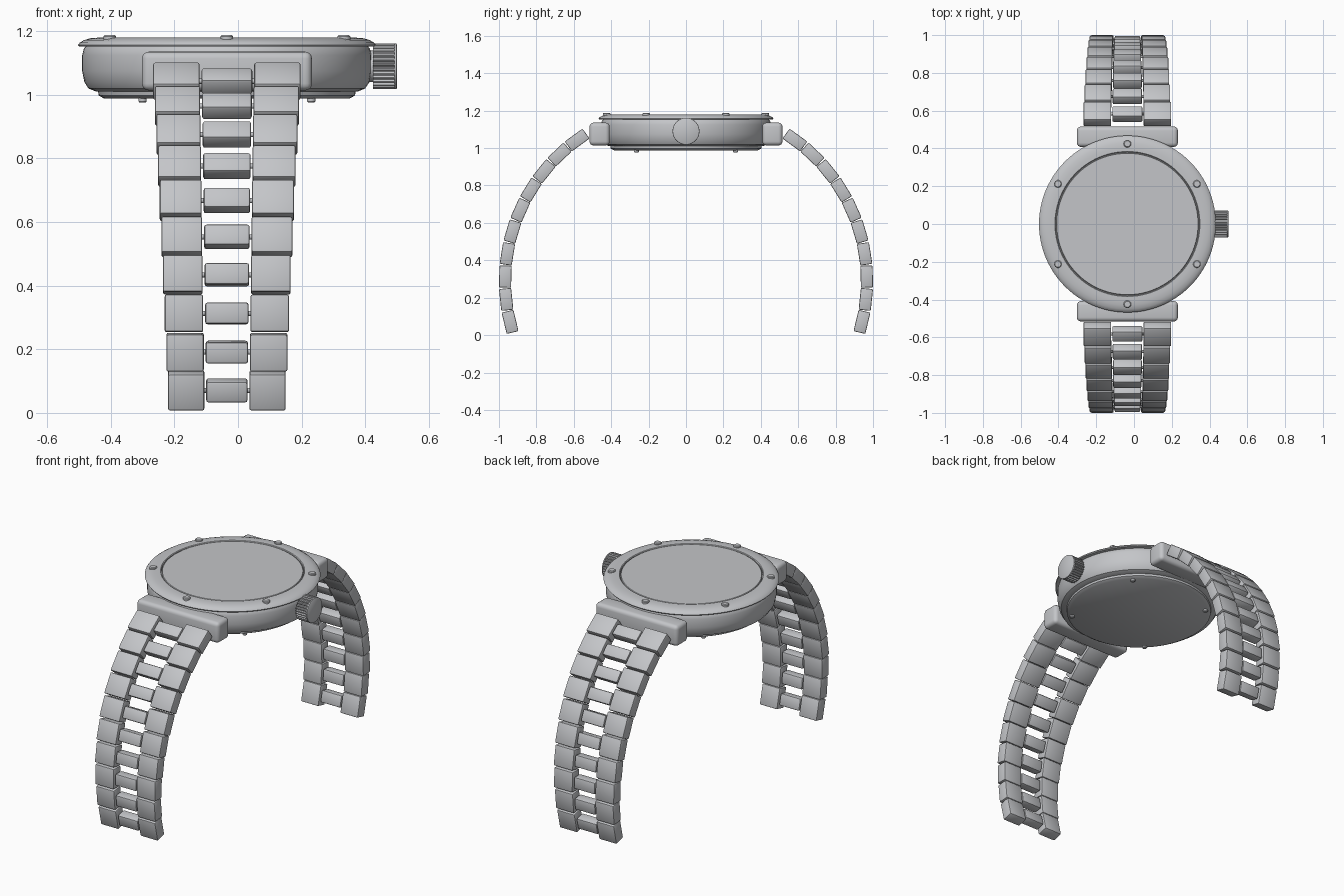
import bpy, bmesh, math
from mathutils import Matrix, Vector

if "Cube" in bpy.data.objects:
    bpy.data.objects.remove(bpy.data.objects["Cube"], do_unlink=True)

CX = -0.035  # centre of the case and strap

steel = bpy.data.materials.new("brushed steel")
steel.use_nodes = True
STEEL = (0.55, 0.56, 0.58, 1)
steel.diffuse_color = STEEL
steel.node_tree.nodes["Principled BSDF"].inputs["Base Color"].default_value = STEEL


def finish(name, bm, smooth=True):
    bmesh.ops.recalc_face_normals(bm, faces=bm.faces[:])
    mesh = bpy.data.meshes.new(name)
    bm.to_mesh(mesh)
    bm.free()
    mesh.materials.append(steel)
    obj = bpy.data.objects.new(name, mesh)
    bpy.context.collection.objects.link(obj)
    if smooth:
        bpy.ops.object.select_all(action='DESELECT')
        obj.select_set(True)
        bpy.context.view_layer.objects.active = obj
        bpy.ops.object.shade_smooth_by_angle(angle=math.radians(35))
    return obj


def lathe(name, profile, matrix, steps=96):
    """Spin (radius, height) points round the local z axis."""
    bm = bmesh.new()
    verts = [bm.verts.new((r, 0, z)) for r, z in profile]
    edges = [bm.edges.new(pair) for pair in zip(verts, verts[1:])]
    bmesh.ops.spin(bm, geom=verts + edges, axis=(0, 0, 1), cent=(0, 0, 0),
                   angle=math.tau, steps=steps)
    bmesh.ops.remove_doubles(bm, verts=bm.verts[:], dist=1e-5)
    bm.transform(matrix)
    return finish(name, bm)


def block(name, size, matrix, bevel, segments=2):
    bm = bmesh.new()
    bmesh.ops.create_cube(bm, size=1)
    bmesh.ops.scale(bm, vec=size, verts=bm.verts[:])
    bmesh.ops.bevel(bm, geom=bm.edges[:], offset=bevel, segments=segments,
                    profile=0.5, affect='EDGES')
    bm.transform(matrix)
    return finish(name, bm)


def at(x, y, z):
    return Matrix.Translation((x, y, z))


# Case, back plate, bezel and glass
axis = at(CX, 0, 0)
lathe("case", [(0, 1.01), (0.41, 1.01), (0.435, 1.02), (0.448, 1.04), (0.455, 1.075),
               (0.455, 1.125), (0.45, 1.145), (0.44, 1.157), (0, 1.157)], axis)
lathe("back_plate", [(0, 0.988), (0.385, 0.988), (0.403, 0.998), (0.405, 1.012),
                     (0, 1.012)], axis)
lathe("bezel", [(0.38, 1.152), (0.465, 1.152), (0.468, 1.157), (0.463, 1.164),
                (0.45, 1.172), (0.43, 1.178), (0.405, 1.18), (0.384, 1.18),
                (0.38, 1.177), (0.38, 1.152)], axis)
lathe("glass", [(0, 1.15), (0.377, 1.15), (0.377, 1.175), (0.374, 1.178), (0, 1.178)], axis)

# Screws round the bezel and on the back
for i in range(6):
    a = math.radians(30 + 60 * i)
    lathe("bezel_screw", [(0, 1.17), (0.02, 1.17), (0.02, 1.184), (0.016, 1.188), (0, 1.188)],
          at(CX + 0.425 * math.cos(a), 0.425 * math.sin(a), 0), 20)
for i in range(4):
    a = math.radians(45 + 90 * i)
    lathe("back_screw", [(0, 0.995), (0.013, 0.995), (0.013, 0.98), (0.01, 0.976), (0, 0.976)],
          at(CX + 0.375 * math.cos(a), 0.375 * math.sin(a), 0), 16)

# Crown: fluted knob between two thin caps, on a short stem
crown_axis = at(0, 0, 1.09) @ Matrix.Rotation(math.pi / 2, 4, 'Y')
lathe("crown_stem", [(0, 0.38), (0.05, 0.38), (0.05, 0.44), (0, 0.44)], crown_axis, 32)
lathe("crown_cap", [(0, 0.492), (0.072, 0.492), (0.071, 0.498), (0.068, 0.5), (0, 0.5)],
      crown_axis, 64)
bm = bmesh.new()
TEETH = 30
ring = []
for i in range(TEETH * 4):
    r = 0.072 if i % 4 < 2 else 0.065
    a = math.tau * i / (TEETH * 4)
    ring.append(bm.verts.new((r * math.cos(a), r * math.sin(a), 0.424)))
base = bm.faces.new(ring)
top = bmesh.ops.extrude_face_region(bm, geom=[base])
bmesh.ops.translate(bm, vec=(0, 0, 0.069),
                    verts=[v for v in top["geom"] if isinstance(v, bmesh.types.BMVert)])
bm.transform(crown_axis)
finish("crown_grip", bm, smooth=False)

# Strap: a curved chain of ten link rows on each side
ROWS, PITCH, TURN = 10, 0.122, math.radians(7.5)
for side, end in ((-1, "front"), (1, "back")):
    block(end + "_lug", (0.535, 0.108, 0.122), at(CX, side * 0.462, 1.075), 0.022, 4)
    y, z, tilt = 0.582, 1.043, math.radians(54)
    for i in range(ROWS):
        t = i / (ROWS - 1)
        outer = 0.232 - 0.047 * t
        inner = 0.086 - 0.015 * t
        frame = at(CX, side * y, z) @ Matrix.Rotation(side * tilt, 4, 'X')
        for s, hand in ((-1, "right"), (1, "left")):
            block(f"{end}_{hand}_link", (outer - inner, 0.065, 0.117),
                  frame @ at(s * (outer + inner) / 2, 0, 0), 0.006)
        block(end + "_middle_link", (2 * inner - 0.012, 0.058, 0.068), frame, 0.008)
        # Pin joining the three links
        lathe(end + "_pin", [(0, -inner - 0.01), (0.008, -inner - 0.01),
                             (0.008, inner + 0.01), (0, inner + 0.01)],
              frame @ Matrix.Rotation(math.pi / 2, 4, 'Y'), 12)
        step = tilt - TURN / 2
        y += PITCH * math.sin(step)
        z -= PITCH * math.cos(step)
        tilt -= TURN
